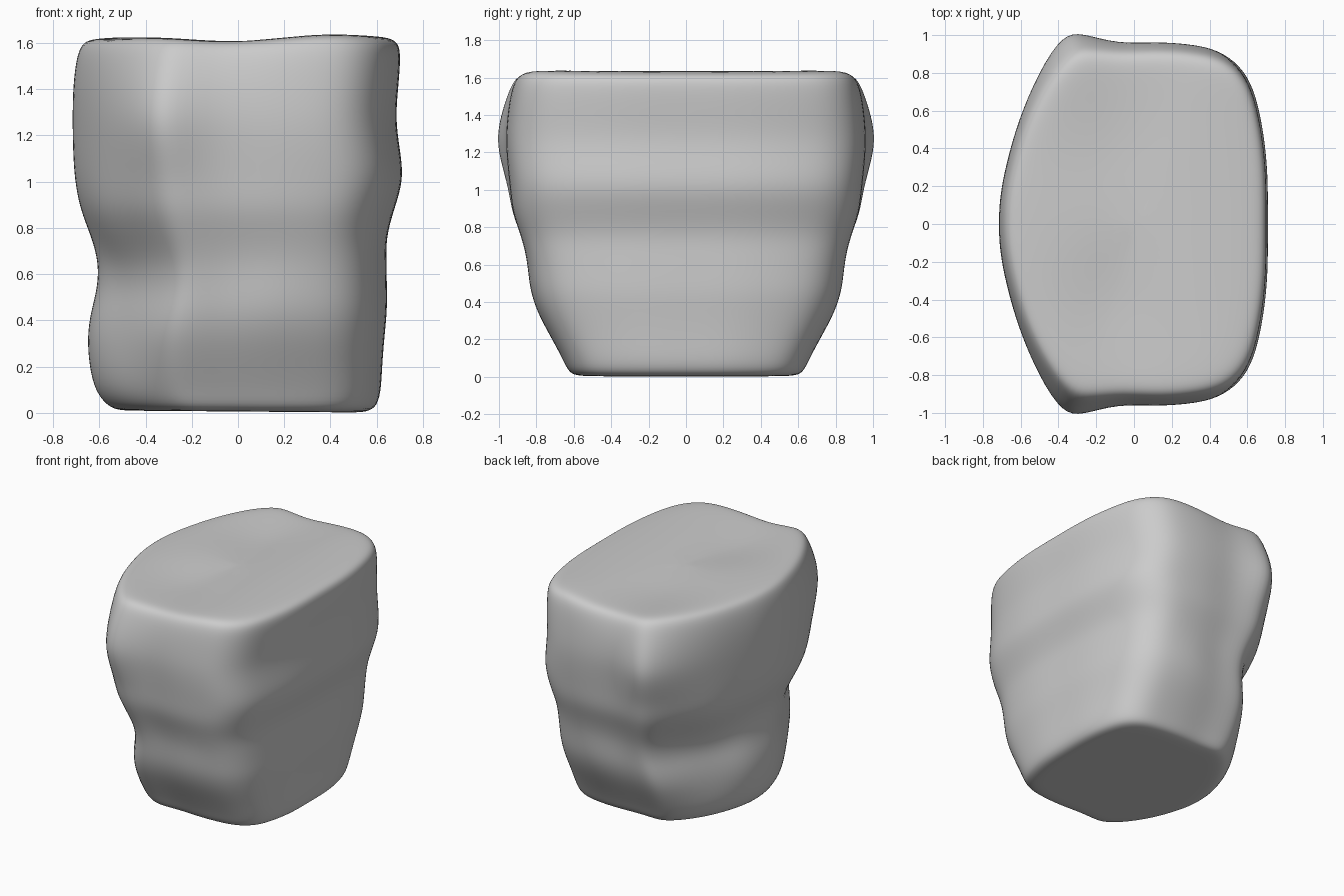
import bpy, bmesh
from math import exp

# Height profile: z, left x, right x, half depth
LEVELS = [
    (0.006, -0.51, 0.54, 0.58), (0.022, -0.565, 0.595, 0.63), (0.09, -0.62, 0.618, 0.66),
    (0.20, -0.645, 0.623, 0.72), (0.33, -0.655, 0.633, 0.79), (0.44, -0.638, 0.645, 0.826),
    (0.54, -0.61, 0.644, 0.842), (0.65, -0.605, 0.642, 0.863), (0.76, -0.635, 0.64, 0.898),
    (0.88, -0.685, 0.675, 0.938), (1.01, -0.709, 0.718, 0.948), (1.14, -0.716, 0.70, 0.964),
    (1.27, -0.718, 0.681, 0.972), (1.40, -0.716, 0.692, 0.96), (1.51, -0.705, 0.702, 0.943),
    (1.585, -0.685, 0.70, 0.92), (1.612, -0.65, 0.665, 0.88), (1.616, -0.57, 0.60, 0.81)]

# Half outline of a slice, normalised to its width and depth
OUTLINE = [
    (-1.0, 0.0), (-0.99, 0.15), (-0.945, 0.32), (-0.85, 0.57), (-0.68, 0.82),
    (-0.49, 0.98), (-0.35, 1.0), (-0.1, 0.98), (0.2, 1.0), (0.5, 0.98),
    (0.69, 0.94), (0.825, 0.85), (0.91, 0.72), (0.97, 0.5), (1.0, 0.28), (1.0, 0.0)]
RING = OUTLINE + [(u, -v) for u, v in OUTLINE[-2:0:-1]]

# Lumps and dents on the mirrored sides: x, |y|, z, radius, push x, push y
LUMPS = [
    (-0.35, 0.96, 1.28, 0.22, -0.02, 0.06),
    (-0.44, 0.68, 0.60, 0.24, 0.03, -0.05),
    (-0.50, 0.50, 0.34, 0.20, 0.035, -0.04),
    (-0.55, 0.42, 0.62, 0.16, 0.02, -0.01),
    (-0.54, 0.48, 0.80, 0.20, -0.025, 0.02),
    (0.05, 0.88, 0.72, 0.17, 0.0, -0.015),
    (0.18, 0.85, 0.50, 0.18, 0.0, 0.012),
    (-0.05, 0.98, 1.20, 0.16, 0.0, -0.015)]


def bump(d, r):
    return exp(-(d / r) ** 2)


def displaced(x, y, z):
    ay, side = abs(y), (1 if y > 0 else -1 if y < 0 else 0)
    dx = dy = 0
    for lx, ly, lz, r, px, py in LUMPS:
        w = bump(((x - lx) ** 2 + (ay - ly) ** 2 + (z - lz) ** 2) ** 0.5, r)
        dx, dy = dx + px * w, dy + py * w
    # gentle waves on the top, slight tilt on the base
    t = max(0, min(1, (z - 1.4) / 0.2))
    dz = t * (0.022 * bump(x - 0.4, 0.27) + 0.012 * bump(x + 0.4, 0.2)
              - 0.02 * bump(x + 0.2, 0.25) * bump(ay - 0.45, 0.25)
              - 0.012 * bump(x, 0.2))
    if z < 0.1:
        dz -= 0.008 * x
    return x + dx, y + side * dy, z + dz


def add_ring(bm, level, scale=1.0):
    z, x0, x1, depth = level
    mid, half = (x0 + x1) / 2, (x1 - x0) / 2
    return [bm.verts.new(displaced(mid + u * half * scale, v * depth * scale, z))
            for u, v in RING]


# Rock body: base rings, side rings, top rings
bm = bmesh.new()
CAP = [0.25, 0.55, 0.85]
rings = [add_ring(bm, LEVELS[0], s) for s in CAP]
rings += [add_ring(bm, lv) for lv in LEVELS]
rings += [add_ring(bm, LEVELS[-1], s) for s in reversed(CAP)]
n = len(RING)
for a, b in zip(rings, rings[1:]):
    for i in range(n):
        j = (i + 1) % n
        bm.faces.new((a[i], a[j], b[j], b[i]))

# Close the middle of base and top
for ring, level in ((rings[0], LEVELS[0]), (rings[-1], LEVELS[-1])):
    c = bm.verts.new(displaced((level[1] + level[2]) / 2, 0, level[0]))
    for i in range(n):
        bm.faces.new((ring[i], ring[(i + 1) % n], c))
bmesh.ops.recalc_face_normals(bm, faces=bm.faces)
for f in bm.faces:
    f.smooth = True

mesh = bpy.data.meshes.new("rock_block")
bm.to_mesh(mesh)
bm.free()
rock = bpy.data.objects.new("rock_block", mesh)
bpy.context.collection.objects.link(rock)
sub = rock.modifiers.new("smooth", 'SUBSURF')
sub.levels = sub.render_levels = 2
